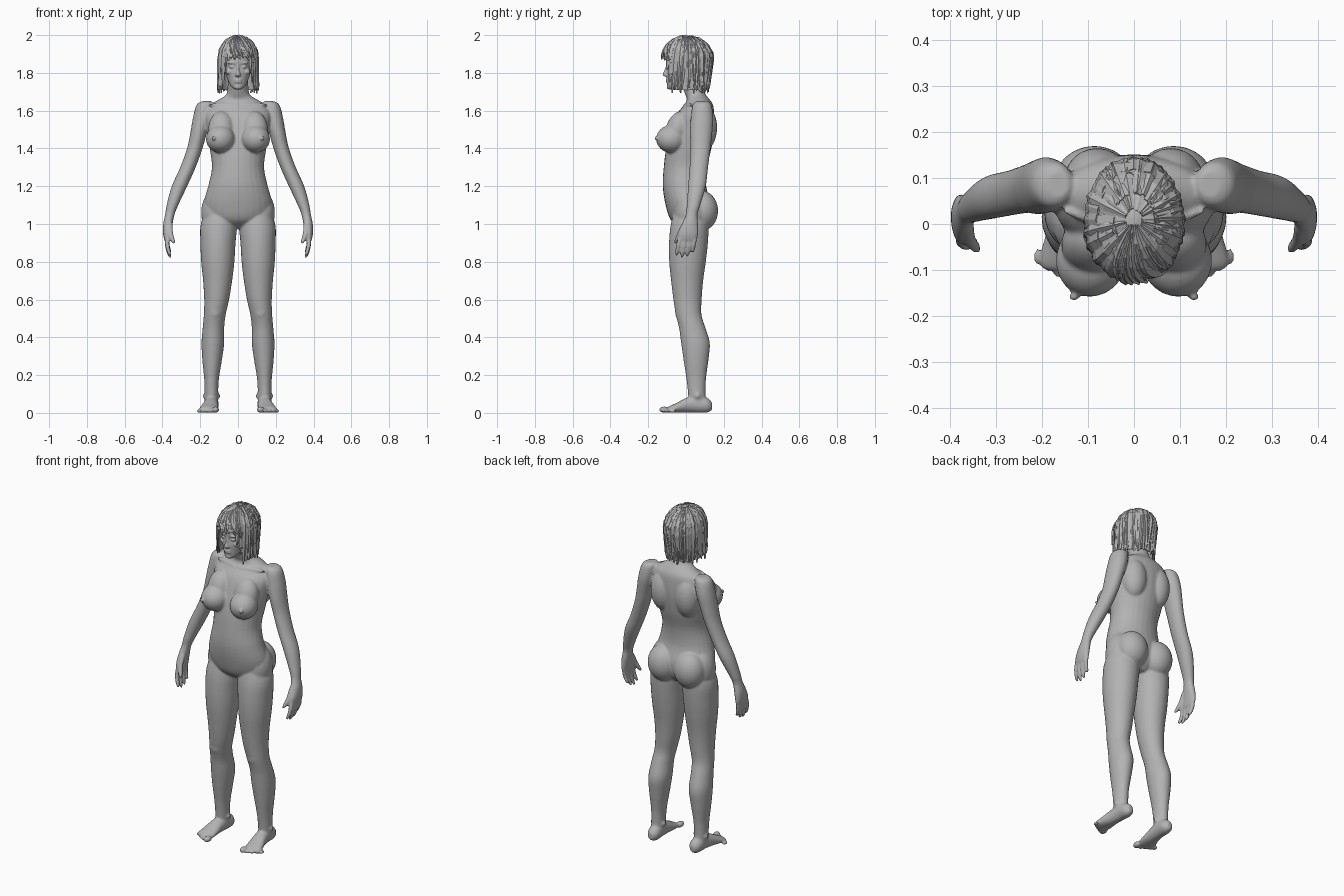
import bpy, bmesh, math, random
from mathutils import Matrix, Vector

random.seed(4)
if "Cube" in bpy.data.objects:
    bpy.data.objects.remove(bpy.data.objects["Cube"])

grey = bpy.data.materials.new("plain grey")
grey.use_nodes = True
grey.diffuse_color = (0.45, 0.45, 0.45, 1)
grey.node_tree.nodes["Principled BSDF"].inputs["Base Color"].default_value = grey.diffuse_color


def finish(bm, name):
    bmesh.ops.recalc_face_normals(bm, faces=bm.faces)
    mesh = bpy.data.meshes.new(name)
    bm.to_mesh(mesh)
    bm.free()
    mesh.materials.append(grey)
    obj = bpy.data.objects.new(name, mesh)
    bpy.context.scene.collection.objects.link(obj)
    return obj


def fuse(obj, voxel, passes):
    """Blend overlapping volumes into one smooth skin."""
    remesh = obj.modifiers.new("fuse", 'REMESH')
    remesh.mode = 'VOXEL'
    remesh.voxel_size = voxel
    remesh.use_smooth_shade = True
    soften = obj.modifiers.new("soften", 'SMOOTH')
    soften.factor = 0.5
    soften.iterations = passes


def spline(rows, steps=4):
    """Smooth a list of sections with a Catmull-Rom curve."""
    out = []
    for i in range(len(rows) - 1):
        a, b, c, d = (rows[max(i - 1, 0)], rows[i], rows[i + 1],
                      rows[min(i + 2, len(rows) - 1)])
        for k in range(steps):
            t = k / steps
            out.append([q + t / 2 * (r - p + t * (2 * p - 5 * q + 4 * r - s
                        + t * (3 * (q - r) + s - p)))
                        for p, q, r, s in zip(a, b, c, d)])
    return out + [rows[-1]]


def loft(bm, rows, side=1, along='z', n=28):
    """Rows are (position, centre x, centre 2, radius x, radius 2)."""
    rings = []
    for pos, cx, cv, rx, rv in spline(rows):
        ring = []
        for k in range(n):
            a = math.tau * k / n
            x, v = side * (cx + rx * math.cos(a)), cv + rv * math.sin(a)
            ring.append(bm.verts.new((x, v, pos) if along == 'z' else (x, pos, v)))
        rings.append(ring)
    for lo, hi in zip(rings, rings[1:]):
        for k in range(n):
            j = (k + 1) % n
            bm.faces.new((lo[k], lo[j], hi[j], hi[k]))
    bm.faces.new(rings[0])
    bm.faces.new(rings[-1])


def blob(bm, centre, radii, side=1, tilt=0, turn=0):
    m = (Matrix.Translation((side * centre[0], centre[1], centre[2]))
         @ Matrix.Rotation(side * turn, 4, 'Z') @ Matrix.Rotation(tilt, 4, 'X')
         @ Matrix.Diagonal((*radii, 1)))
    bmesh.ops.create_uvsphere(bm, u_segments=24, v_segments=16, radius=1, matrix=m)


def finger(bm, base, tip, r, side):
    rows = []
    for t, f in ((0, .9), (.3, 1), (.6, .95), (.88, .8), (1, .35)):
        p = Vector(base).lerp(Vector(tip), t)
        rows.append((p.z, p.x + .008 * math.sin(math.pi * t), p.y, r * f, r * f))
    loft(bm, rows, side, n=12)


# Body: trunk, limbs, hands and feet fused together
torso = [(.975, 0, .03, .05, .05), (1.02, 0, .02, .15, .1), (1.1, 0, .012, .182, .12),
         (1.2, 0, -.008, .158, .115), (1.3, 0, -.004, .138, .114),
         (1.4, 0, .015, .15, .12), (1.5, 0, .035, .165, .115),
         (1.58, 0, .05, .175, .1), (1.63, 0, .066, .148, .077),
         (1.66, 0, .065, .1, .06), (1.69, 0, .048, .06, .054),
         (1.76, 0, .025, .054, .055), (1.8, 0, .02, .05, .05)]
leg = [(1.12, .085, .03, .07, .08), (1, .101, .02, .096, .1), (.9, .106, .013, .093, .103),
       (.8, .107, .008, .088, .097), (.7, .108, .006, .077, .085),
       (.6, .113, .008, .066, .075), (.52, .123, .014, .058, .068),
       (.45, .13, .033, .057, .07), (.37, .133, .05, .06, .076),
       (.28, .137, .053, .052, .066), (.18, .14, .054, .039, .052),
       (.1, .141, .057, .036, .046), (.04, .141, .062, .035, .048)]
arm = [(1.65, .165, .085, .025, .03), (1.63, .175, .085, .045, .05),
       (1.56, .19, .085, .049, .06), (1.48, .209, .08, .044, .059),
       (1.4, .229, .077, .041, .053), (1.3, .265, .068, .041, .049),
       (1.2, .31, .058, .041, .047), (1.1, .347, .04, .031, .036),
       (1.05, .361, .03, .025, .031), (1, .371, .021, .025, .043),
       (.95, .376, .012, .021, .053), (.915, .375, .008, .015, .05)]
foot = [(.138, .138, .035, .015, .02), (.11, .138, .041, .035, .04),
        (.05, .14, .046, .037, .045), (0, .145, .04, .04, .039),
        (-.05, .152, .027, .048, .026), (-.085, .156, .019, .049, .018),
        (-.1, .154, .016, .04, .012)]

body = bmesh.new()
loft(body, torso)
for s in (1, -1):
    loft(body, leg, s)
    loft(body, arm, s)
    loft(body, foot, s, along='y')
    # chest, shoulder blade, collarbone, buttock, hip, kneecap
    blob(body, (.092, -.076, 1.45), (.077, .083, .074), s, turn=.35)
    blob(body, (.088, -.045, 1.5), (.07, .062, .1), s, tilt=-.3)
    blob(body, (.13, -.158, 1.455), (.011, .01, .011), s)
    blob(body, (.08, .095, 1.51), (.072, .07, .12), s)
    blob(body, (.08, .01, 1.63), (.08, .012, .011), s, turn=.25)
    blob(body, (.086, .085, 1.07), (.09, .085, .105), s)
    blob(body, (.12, .025, 1.06), (.075, .085, .12), s)
    blob(body, (.122, -.03, .535), (.036, .028, .045), s)
    # ankle bones
    for x in (.105, .176):
        blob(body, (x, .06, .09), (.01, .015, .016), s)
    # fingers and thumb
    for i, drop in enumerate((.832, .82, .826, .848)):
        y = -.03 + .026 * i
        finger(body, (.374, y, .94), (.358, y * 1.1 - .018, drop), .0125, s)
    finger(body, (.36, -.005, 1.01), (.338, -.058, .895), .0145, s)
    # toes
    for i in range(5):
        r = .02 if i == 0 else .0135 - .0008 * i
        blob(body, (.119 + .021 * i + (.005 if i else 0), -.115 + .011 * i, r * .85),
             (r * .95, .028 - .002 * i, r * .85), s)
fuse(finish(body, "body"), .006, 5)

# Head with facial features
head = bmesh.new()
face = [(1.713, 0, -.075, .018, .018), (1.73, 0, -.063, .038, .036),
        (1.76, 0, -.045, .053, .056), (1.8, 0, -.03, .067, .073),
        (1.832, 0, -.024, .071, .075), (1.86, 0, -.02, .074, .085),
        (1.92, 0, -.01, .07, .085), (1.96, 0, 0, .04, .05)]
nose = [(1.779, 0, -.098, .012, .012), (1.79, 0, -.103, .016, .021),
        (1.81, 0, -.1, .009, .016), (1.835, 0, -.095, .008, .012),
        (1.855, 0, -.092, .012, .012)]
loft(head, face)
loft(head, nose, n=16)
blob(head, (0, .015, 1.87), (.085, .11, .105))
blob(head, (0, -.089, 1.725), (.02, .013, .012))
for z in (1.752, 1.763):
    blob(head, (0, -.096, z), (.022, .011, .006))
for s in (1, -1):
    blob(head, (.03, -.087, 1.832), (.016, .013, .009), s)
    blob(head, (.031, -.089, 1.853), (.025, .013, .007), s, turn=.3)
    blob(head, (.045, -.073, 1.805), (.02, .02, .016), s)
    blob(head, (.074, .005, 1.82), (.01, .02, .032), s)
fuse(finish(head, "head"), .004, 2)


# Hair: a faceted cap covered with loose flat locks
def hair_end(a):
    a = abs(math.atan2(math.sin(a), math.cos(a)))
    f = min(max((a - .6) / .4, 0), 1)
    return 1.885 - .175 * f


def hair_point(a, t, end, off):
    u = t * (math.pi / 2 + (1.88 - end) / .115)
    extra = max(u - math.pi / 2, 0)
    z = 1.88 + .115 * math.cos(u) if extra == 0 else 1.88 - .115 * extra
    r = math.sin(min(u, math.pi / 2)) - .13 * extra * max(-math.cos(a), 0)
    return Vector(((.1 + off) * r * math.sin(a), .008 - (.131 + off) * r * math.cos(a),
                   z + off * max(math.cos(u), 0) * .8))


def strip_faces(bm, rows):
    for p, q in zip(rows, rows[1:]):
        for k in range(len(p) - 1):
            bm.faces.new((p[k], p[k + 1], q[k + 1], q[k]))


cap = bmesh.new()
angles = [math.tau * k / 30 for k in range(31)]
strip_faces(cap, [[cap.verts.new(hair_point(a, .02 + .98 * t / 9, hair_end(a), 0))
                   for a in angles] for t in range(10)])
bmesh.ops.remove_doubles(cap, verts=cap.verts, dist=.0005)
hole = [e for e in cap.edges if e.is_boundary and e.verts[0].co.z > 1.98]
bmesh.ops.holes_fill(cap, edges=hole)
finish(cap, "hair_cap").modifiers.new("thickness", 'SOLIDIFY').thickness = .004

locks = bmesh.new()
for i in range(110):
    a = math.tau * i / 110 + random.uniform(-.05, .05)
    start = random.choice((.06, .15, .3, .45))
    end = hair_end(a) + random.uniform(-.02, .03)
    sweep = random.uniform(-.15, .15) + (.3 if math.cos(a) > .8 else 0)
    width = random.uniform(.1, .2)
    lift = random.uniform(.003, .011)
    rows = []
    for k in range(7):
        t = k / 6
        w = width * (1 - .75 * t ** 3)
        mid = a + sweep * t * t
        rows.append([locks.verts.new(hair_point(mid + w * j, start + (1 - start) * t, end,
                     lift * (1 if j == 0 else .45) + .003 * t)) for j in (-1, 0, 1)])
    strip_faces(locks, rows)
finish(locks, "hair_locks").modifiers.new("thickness", 'SOLIDIFY').thickness = .002
